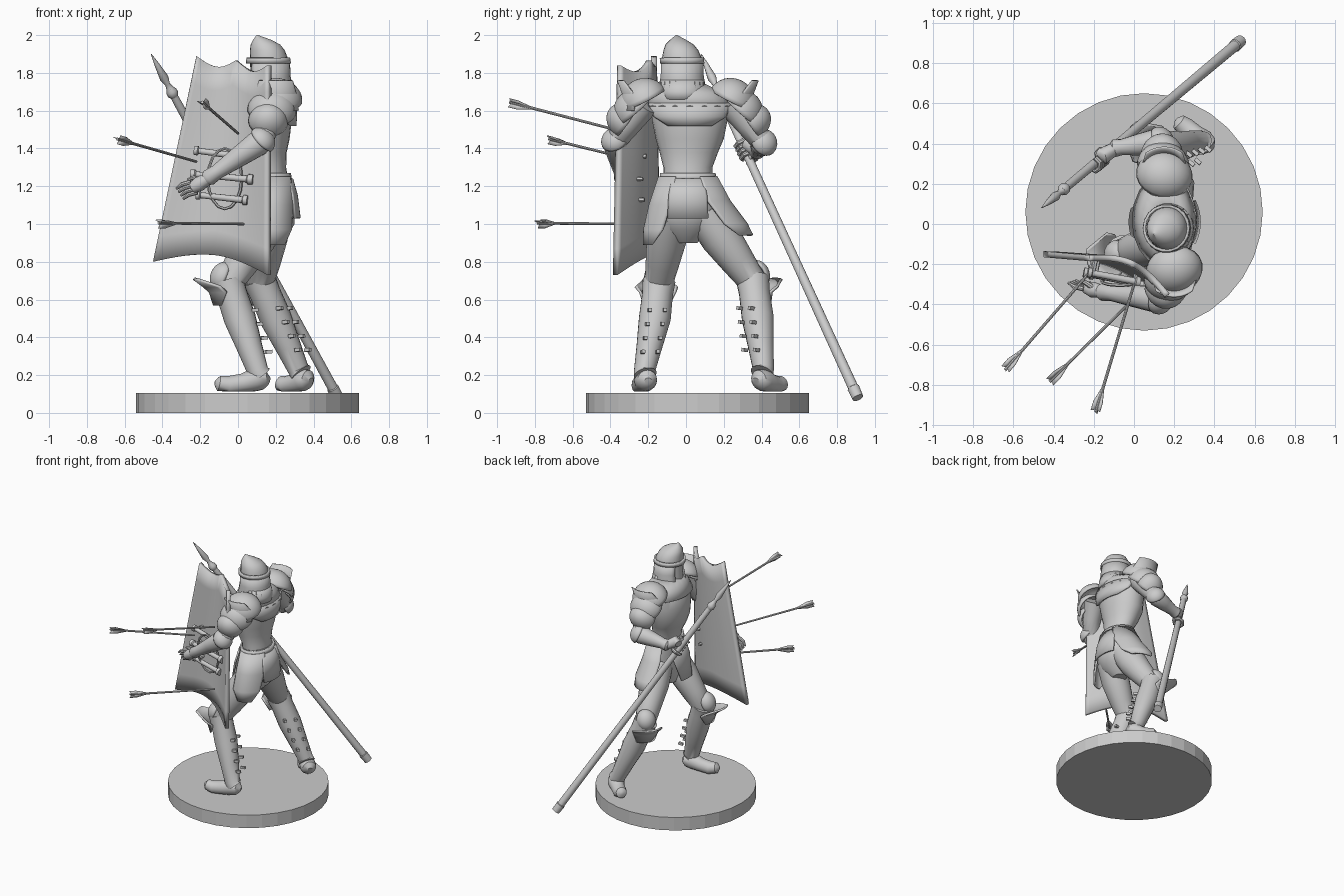
import bpy, bmesh, math
from math import sin, cos, pi, radians
from mathutils import Vector as V

cube = bpy.data.objects.get("Cube")
if cube:
    bpy.data.objects.remove(cube, do_unlink=True)

stone = bpy.data.materials.new("stone grey")
stone.use_nodes = True
stone.diffuse_color = (0.6, 0.6, 0.6, 1)
stone.node_tree.nodes["Principled BSDF"].inputs["Base Color"].default_value = (0.6, 0.6, 0.6, 1)
smooth_parts = []


def skin(name, rows, closed=True, thick=0, smooth=True):
    """Skin a list of point rows; closed rows get end caps, thick ones a solidify."""
    bm = bmesh.new()
    grid = [[bm.verts.new(p) for p in row] for row in rows]
    n = len(grid[0])
    for a, b in zip(grid, grid[1:]):
        for i in range(n if closed else n - 1):
            j = (i + 1) % n
            bm.faces.new((a[i], a[j], b[j], b[i]))
    if closed and not thick:
        bm.faces.new(grid[0][::-1])
        bm.faces.new(grid[-1])
    bmesh.ops.remove_doubles(bm, verts=bm.verts, dist=0.0005)
    bmesh.ops.recalc_face_normals(bm, faces=bm.faces)
    mesh = bpy.data.meshes.new(name)
    bm.to_mesh(mesh)
    bm.free()
    mesh.materials.append(stone)
    ob = bpy.data.objects.new(name, mesh)
    bpy.context.collection.objects.link(ob)
    if thick:
        mod = ob.modifiers.new("thickness", 'SOLIDIFY')
        mod.thickness, mod.offset = thick, 0
    if smooth:
        smooth_parts.append(ob)
    return ob


def shell(name, rows, a0=0, a1=360, thick=0.014, steps=18):
    """Curved armour plate; rows are (z, x, y, rx, ry[, arc fraction])."""
    mid, half = (a0 + a1) / 2, (a1 - a0) / 2
    out = []
    for z, x, y, rx, ry, *f in rows:
        k = f[0] if f else 1
        angles = [radians(mid + half * k * (2 * i / steps - 1)) for i in range(steps + 1)]
        out.append([V((x + rx * cos(a), y + ry * sin(a), z)) for a in angles])
    return skin(name, out, False, thick)


def body(name, rows, steps=24):
    """Solid of stacked ellipses."""
    return skin(name, [[V((x + rx * cos(2 * pi * i / steps), y + ry * sin(2 * pi * i / steps), z))
                        for i in range(steps)] for z, x, y, rx, ry in rows])


def limb(name, pts, radii, sides=14, floor=None):
    """Round tube of varying radius along a path."""
    pts = [V(p) for p in pts]
    rows, last, u = [], None, None
    for k, p in enumerate(pts):
        t = (pts[min(k + 1, len(pts) - 1)] - pts[max(k - 1, 0)]).normalized()
        u = t.orthogonal().normalized() if last is None else last.rotation_difference(t) @ u
        w, last = t.cross(u), t
        row = [p + radii[k] * (u * cos(2 * pi * i / sides) + w * sin(2 * pi * i / sides)) for i in range(sides)]
        if floor:
            for q in row:
                q.z = max(q.z, floor)
        rows.append(row)
    return skin(name, rows)


def rod(name, a, b, profile, sides=10):
    """Straight turned part; profile is (fraction, radius)."""
    a, b = V(a), V(b)
    return limb(name, [a.lerp(b, f) for f, r in profile], [r for f, r in profile], sides)


def dome(name, loc, size, axis, cut=-0.1, thick=0.014):
    """Cut ellipsoid plate pointing along an axis."""
    q = V(axis).to_track_quat('Z', 'Y')
    rows = []
    for k in range(9):
        h = pi / 2 - (pi / 2 - math.asin(cut)) * k / 8
        rows.append([V(loc) + q @ V((size[0] * cos(h) * cos(a * pi / 10), size[1] * cos(h) * sin(a * pi / 10),
                                     size[2] * sin(h))) for a in range(20)])
    return skin(name, rows, True, thick)


# Round base
skin("base", [[V((0.05 + 0.59 * cos(i * pi / 16), 0.06 + 0.59 * sin(i * pi / 16), z)) for i in range(32)]
              for z in (0, 0.105)], smooth=False)

# Torso, belt, hips
body("breastplate", [(1.2, .17, .01, .1, .13), (1.3, .16, .01, .095, .13), (1.38, .14, .015, .118, .155),
                     (1.45, .135, .02, .138, .18), (1.55, .14, .02, .145, .2), (1.64, .15, .02, .135, .2),
                     (1.7, .16, .0, .09, .12), (1.8, .16, -.01, .06, .06)])
body("hips", [(1.27, .165, .01, .1, .135), (1.16, .18, .01, .115, .16), (1.05, .185, 0, .115, .165),
              (.97, .165, 0, .1, .13), (.9, .14, 0, .05, .06)])
shell("belt", [(1.23, .168, .01, .112, .147), (1.27, .165, .01, .108, .142)])
shell("gorget", [(1.74, .16, -.01, .085, .1), (1.69, .155, .01, .125, .185), (1.62, .15, .02, .155, .225)])
shell("back_yoke", [(1.64, .15, .02, .152, .225), (1.57, .148, .02, .158, .21, .85),
                    (1.52, .146, .02, .156, .2, .45)], -75, 75)
shell("rear_skirt", [(1.24, .17, .01, .115, .14), (1.15, .18, .01, .13, .17), (1.03, .19, .01, .135, .18)], -36, 36)
shell("front_skirt", [(1.24, .16, .01, .115, .14), (1.12, .15, .01, .14, .17), (.96, .13, .01, .15, .18, .6)], 145, 215)
shell("left_tasset", [(1.25, .17, .01, .115, .15), (1.1, .17, 0, .13, .19), (.97, .16, -.01, .14, .21, .85),
                      (.89, .16, -.01, .14, .21, .4)], 240, 335)
shell("right_tasset", [(1.25, .17, .01, .115, .15), (1.12, .16, .03, .14, .2), (1.0, .15, .07, .17, .25, .85),
                       (.94, .14, .08, .18, .27, .5)], 25, 120)

# Head and helmet
body("head", [(1.62, .13, -.03, .03, .03), (1.66, .13, -.03, .075, .07), (1.76, .15, -.02, .09, .085),
              (1.88, .16, -.02, .09, .09)])
body("helmet_crown", [(1.83, .165, -.02, .102, .104), (1.88, .163, -.022, .1, .105), (1.92, .155, -.027, .092, .092),
                      (1.95, .145, -.034, .078, .075), (1.975, .128, -.042, .048, .042), (2.0, .102, -.05, .004, .004)])
shell("helmet_brow", [(1.85, .162, -.02, .112, .112), (1.88, .16, -.022, .109, .112)])
shell("helmet_cheeks", [(1.86, .165, -.02, .103, .105), (1.78, .167, -.02, .105, .108),
                        (1.72, .168, -.02, .116, .12), (1.66, .15, -.02, .11, .11, .93)], -150, 150)
shell("neck_guard", [(1.76, .168, -.02, .108, .112), (1.7, .17, -.02, .118, .122), (1.66, .17, -.02, .122, .125)], -80, 80)

# Legs: thigh, greave, boot, flared knee plate, straps
legs = {
    "left": dict(hip=(.175, -.08, 1.06), knee=(-.05, -.145, .68), calf=(.01, -.165, .5), ankle=(.105, -.22, .22),
                 heel=(.14, -.205, .165), toe=(-.115, -.25, .145), face=190),
    "right": dict(hip=(.175, .09, 1.06), knee=(.12, .355, .69), calf=(.2, .38, .5), ankle=(.32, .41, .23),
                  heel=(.37, .385, .165), toe=(.215, .515, .145), face=140)}
for side, d in legs.items():
    hip, knee, calf, ankle, heel, toe = (V(d[k]) for k in ("hip", "knee", "calf", "ankle", "heel", "toe"))
    limb(side + "_thigh", [hip, hip.lerp(knee, .35), hip.lerp(knee, .7), knee, knee.lerp(calf, .3)],
         [.1, .108, .09, .074, .07], 18)
    limb(side + "_greave", [knee.lerp(calf, -.1), knee.lerp(calf, .3), calf, calf.lerp(ankle, .55), ankle,
                            ankle.lerp(heel, .3)], [.088, .082, .085, .068, .056, .062], 18)
    limb(side + "_boot", [heel.lerp(toe, f) + V((0, 0, h)) for f, h in
                          ((-.1, 0), (0, .01), (.2, .015), (.45, 0), (.75, -.005), (.95, .01), (1.03, .015))],
         [.02, .052, .062, .052, .05, .04, .012], 16, floor=0.112)
    fwd = V((cos(radians(d["face"])), sin(radians(d["face"])), 0))
    shell(side + "_knee_flare", [(.57, knee.x + .015, knee.y, .09, .09, .6), (.64, knee.x, knee.y, .098, .098),
                                 (.67, knee.x, knee.y, .13, .13, .8), (.71, knee.x, knee.y, .185, .185, .2)],
          d["face"] - 75, d["face"] + 75)
    dome(side + "_knee_cap", knee + fwd * .03 + V((0, 0, .04)), (.065, .075, .06), fwd + V((0, 0, .4)))
    for i in range(4):
        p = knee.lerp(ankle, .3 + .16 * i) - fwd * .07
        across = V((-fwd.y, fwd.x, 0)) * .05
        for s in (-1, 1):
            c = p + across * s * .8
            rod(side + "_greave_buckle", c, c - fwd * .035 + V((0, 0, .004)), [(0, .013), (1, .013)], 4)

# Arms: upper arm, layered shoulder plates, elbow cuff, bracer
arms = {"left": ((.2, -.22, 1.64), (.125, -.375, 1.44), (-.17, -.335, 1.235), -1),
        "right": ((.15, .24, 1.64), (.13, .41, 1.43), (-.11, .375, 1.385), 1)}
for side, (s, e, w, sy) in arms.items():
    s, e, w = V(s), V(e), V(w)
    limb(side + "_upper_arm", [s, s.lerp(e, .5), e, e.lerp(w, .15)], [.08, .07, .06, .055])
    limb(side + "_bracer", [e.lerp(w, f) for f in (-.05, .06, .4, .8, .95, 1)], [.06, .068, .056, .04, .045, .035])
    dome(side + "_elbow_plate", e, (.068, .07, .06), e - w + V((0, sy * .1, .08)), .02)
    for i, r in enumerate((.135, .125, .1)):
        dome(side + "_shoulder_plate", s.lerp(e, .28 * i) + V((0, 0, .01)), (r, r * .9, .115),
             V((.1, sy * (.5 + .2 * i), 1 - .2 * i)), .05)
    # Raised wing at the shoulder
    shell(side + "_shoulder_wing", [(1.6, s.x, s.y, .13, .13), (1.68, s.x, s.y, .12, .11),
                                    (1.76, s.x, s.y + sy * .01, .14, .13, .6)], sy * 90 - 65, sy * 90 + 65, .01)

# Spear
tip, butt = V((-.46, .08, 1.9)), V((.53, .91, .08))
rod("spear_shaft", tip, butt, [(.1, .02), (.15, .022), (.5, .024), (.97, .028), (.972, .033), (1, .03)], 14)
rod("spear_head", tip, butt, [(0, .002), (.03, .013), (.07, .024), (.088, .013), (.1, .02), (.108, .03),
                              (.118, .03), (.125, .02)], 10)

# Right hand closed round the spear
axis = (butt - tip).normalized()
grip = tip.lerp(butt, .28)
inward = (V((-.11, .375, 1.385)) - grip)
inward = (inward - axis * inward.dot(axis)).normalized()
other = axis.cross(inward)
limb("right_palm", [(-.09, .378, 1.387), grip + inward * .05, grip + inward * .035 - other * .03], [.033, .042, .025])
for i in range(5):
    turn = -1 if i == 4 else 1
    arc = [turn * radians(a) for a in (-30, 20, 70, 120, 170)]
    limb("right_thumb" if i == 4 else "right_finger",
         [grip + axis * (.026 * (i - 1.5)) + (inward * cos(a) + other * sin(a)) * .038 for a in arc],
         [.014, .014, .013, .012, .008], 8)

# Left hand reaching for the strap
limb("left_palm", [(-.16, -.335, 1.24), (-.205, -.327, 1.212), (-.24, -.315, 1.19)], [.032, .04, .03])
for i in range(4):
    a = V((-.215 - .012 * i, -.31 - .004 * i, 1.168 + .018 * i))
    limb("left_finger", [a, a + V((-.045, .01, -.012)), a + V((-.075, .03, -.035))], [.013, .012, .007], 8)
limb("left_thumb", [(-.2, -.32, 1.235), (-.235, -.295, 1.245), (-.265, -.28, 1.235)], [.014, .013, .008], 8)

# Curved shield with scalloped ends
n, rows = 24, []
for k in range(9):
    v, row = k / 8, []
    for i in range(n + 1):
        u = i / n
        low = V((-.45, -.15, .8)).lerp(V((.165, -.375, .73)), u) + V((0, 0, .07 * sin(pi * u)))
        top = V((-.22, -.17, 1.89)).lerp(V((.165, -.355, 1.84)), u) - V((0, 0, .045 * abs(sin(2 * pi * u))))
        row.append(low.lerp(top, v) + V((.02, .065, 0)) * sin(pi * u))
    rows.append(row)
skin("shield", rows, False, .03)

# Shield grips and strap
for a, b in (((-.23, -.24, 1.39), (.03, -.29, 1.355)), ((-.25, -.24, 1.265), (.08, -.31, 1.235)),
             ((-.22, -.25, 1.155), (.05, -.3, 1.125))):
    rod("shield_grip", a, b, [(0, .025), (.07, .025), (.09, .016), (.9, .018), (.92, .028), (1, .026)])
    for f in (.1, .9):
        p = V(a).lerp(V(b), f)
        rod("grip_bracket", p, p + V((.015, .075, 0)), [(0, .012), (1, .012)], 6)
limb("shield_strap", [(-.07 + .09 * cos(t * pi / 8), -.285 - .02 * sin(t * pi / 8), 1.24 + .16 * sin(t * pi / 8))
                      for t in range(17)], [.008] * 17, 6)

# Arrows stuck in the shield
for tail, head in (((-.64, -.725, 1.45), (-.22, -.24, 1.33)), ((-.42, -.785, 1.005), (.03, -.34, 1.0)),
                   ((-.19, -.935, 1.645), (0, -.3, 1.48))):
    tail, head = V(tail), V(head)
    rod("arrow_shaft", tail, head, [(0, .008), (1, .007)], 8)
    t = (head - tail).normalized()
    u = t.orthogonal().normalized()
    w = t.cross(u)
    for i in range(3):
        out = u * cos(i * 2 * pi / 3) + w * sin(i * 2 * pi / 3)
        skin("arrow_feather", [[tail + t * .015, tail + t * .06, tail + t * .13],
                               [tail + out * .028, tail + t * .05 + out * .028, tail + t * .125 + out * .008]],
             False, .004)

bpy.ops.object.select_all(action='DESELECT')
for ob in smooth_parts:
    ob.select_set(True)
bpy.context.view_layer.objects.active = smooth_parts[0]
bpy.ops.object.shade_smooth_by_angle(angle=radians(40))
